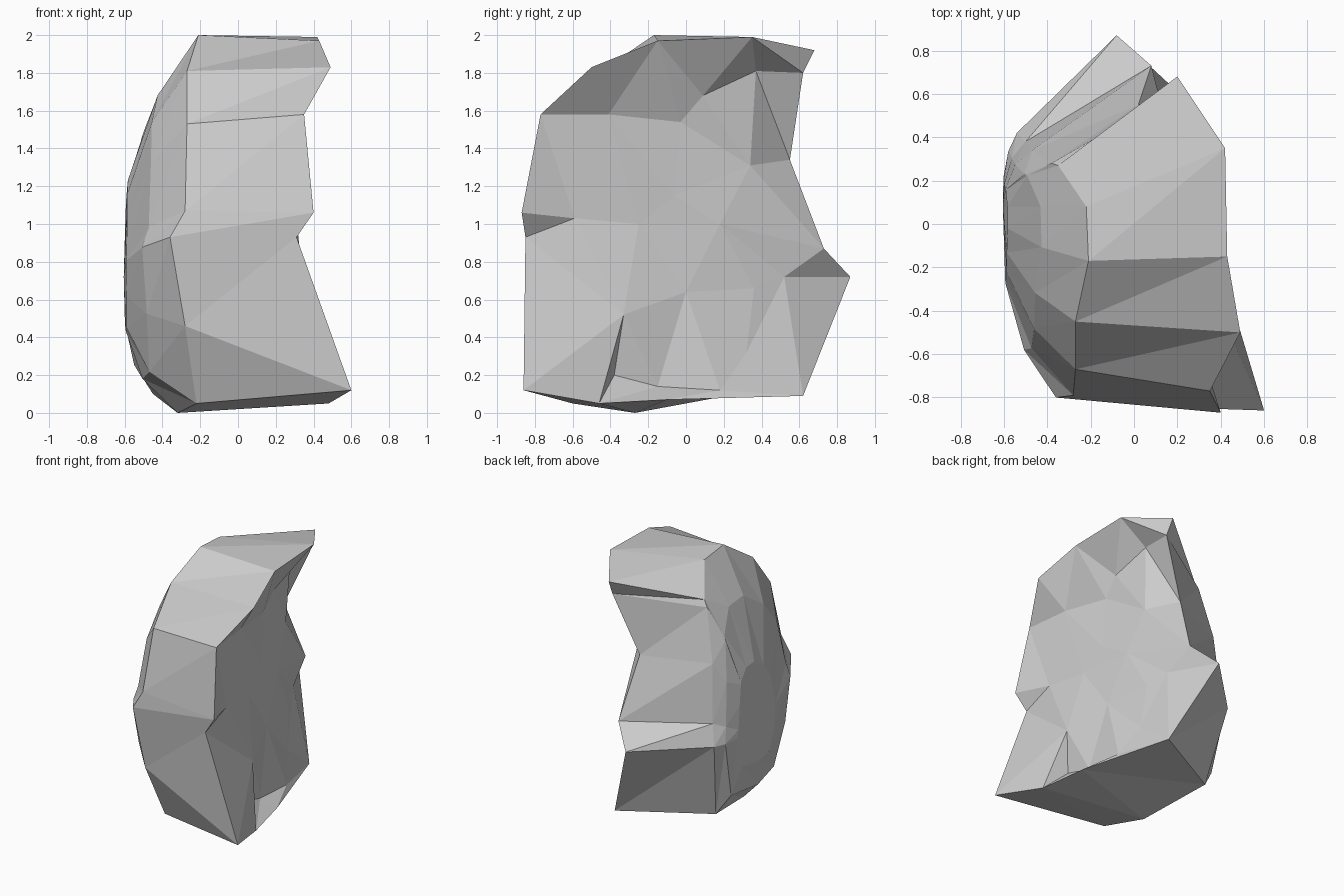
import bpy, bmesh
from mathutils import Vector
from mathutils.geometry import delaunay_2d_cdt

if "Cube" in bpy.data.objects:
    bpy.data.objects.remove(bpy.data.objects["Cube"])

# Broken edge of the chunk paired with the bend where side wall meets rounded back
PAIRS = [
    ((.42, .35, 1.99), (-.22, .08, 1.98)),
    ((.43, -.15, 1.97), (-.21, -.17, 2.0)),
    ((.49, -.50, 1.83), (-.27, -.45, 1.81)),
    ((.35, -.77, 1.58), (-.27, -.67, 1.53)),
    ((.40, -.87, 1.06), (-.28, -.79, 1.07)),
    ((.31, -.85, .93), (-.36, -.80, .93)),
    ((.60, -.86, .12), (-.28, -.76, .46)),
    ((.48, -.46, .05), (-.22, -.60, .05)),
    ((.41, -.10, .07), (-.32, -.27, 0)),
    ((.19, .62, .09), (-.45, .27, .10)),
    ((-.08, .87, .72), (-.54, .42, .71)),
    ((.08, .73, .87), (-.50, .38, .87)),
    ((.02, .55, 1.34), (-.47, .34, 1.32)),
    ((.21, .62, 1.80), (-.38, .28, 1.72)),
    ((.20, .68, 1.92), (-.35, .27, 1.77)),
]
# Bumps on the rough broken face
BUMPS = [
    (.36, -.33, .52), (.31, -.41, 1.58), (.24, -.03, 1.54), (.25, .09, 1.68),
    (.20, .37, 1.81), (.18, .34, 1.31), (.31, -.59, 1.03), (.22, .18, 1.0),
    (.25, 0, .64), (.18, .36, .66), (.12, .52, .72), (.21, .32, .32),
    (.27, -.25, 1.0), (.25, -.06, 1.15), (.31, -.38, .20), (.30, -.15, .14),
    (.30, .18, .12),
]
DEEPEST = Vector((-.605, .08, .72))


def bowl_ring(corners, inward, bulge):
    """Shrink the bend loop towards the deepest point and push it outward."""
    ring = []
    for c in corners:
        p = c.lerp(DEEPEST, inward)
        p.x = c.x + (DEEPEST.x - c.x) * bulge ** (1 + .2 * c.z)
        ring.append(p)
    return ring


rim = [Vector(r) for r, c in PAIRS]
corners = [Vector(c) for r, c in PAIRS]
loops = [rim, corners, bowl_ring(corners, .25, .65), bowl_ring(corners, .60, .96)]

# Side wall, rounded back bands, closing fan
bm = bmesh.new()
rings = [[bm.verts.new(p) for p in loop] for loop in loops]
n = len(PAIRS)
for outer, inner in zip(rings, rings[1:]):
    for i in range(n):
        j = (i + 1) % n
        bm.faces.new((outer[i], outer[j], inner[j]))
        bm.faces.new((outer[i], inner[j], inner[i]))
tip = bm.verts.new(DEEPEST)
for i in range(n):
    bm.faces.new((rings[-1][i], rings[-1][(i + 1) % n], tip))

# Rough broken face: triangulate rim and bumps as seen from the right,
# keeping the ridge from the lower rim point up to the first bump
face_verts = rings[0] + [bm.verts.new(b) for b in BUMPS]
flat = [Vector((v.co.y, v.co.z)) for v in face_verts]
edges = [(i, (i + 1) % n) for i in range(n)] + [(7, n)]
result = delaunay_2d_cdt(flat, edges, [], 1, 1e-5)
for tri in result[2]:
    bm.faces.new([face_verts[result[3][k][0]] for k in tri])
bmesh.ops.recalc_face_normals(bm, faces=bm.faces)

mesh = bpy.data.meshes.new("broken_chunk")
bm.to_mesh(mesh)
bm.free()
bpy.context.collection.objects.link(bpy.data.objects.new("broken_chunk", mesh))
